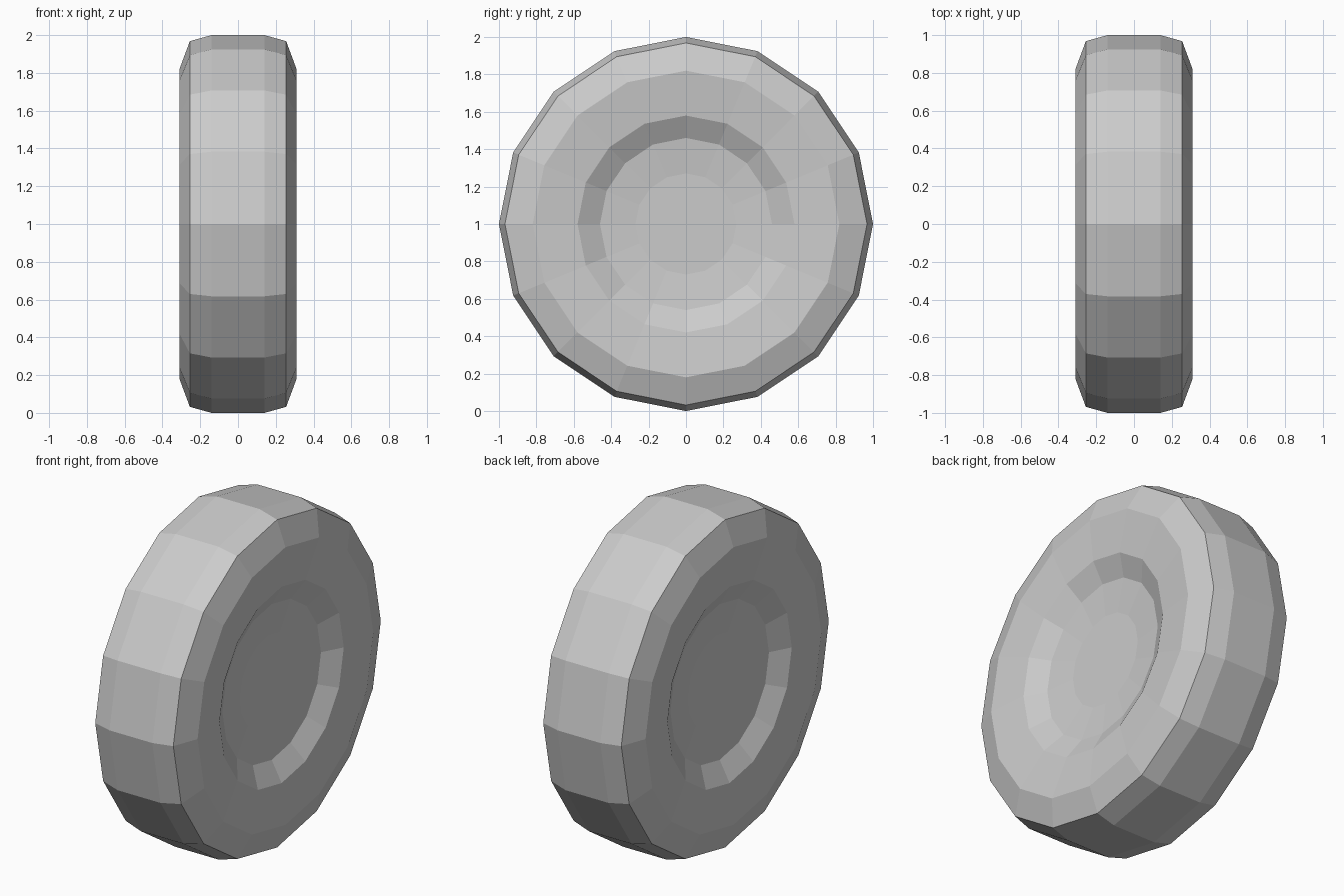
import bpy, bmesh
from math import sin, cos, pi

if "Cube" in bpy.data.objects:
    bpy.data.objects.remove(bpy.data.objects["Cube"])

SIDES = 16
# Half profile (x, radius) from hub to tread, mirrored for the other side
half = [(0.20, 0.27), (0.22, 0.46), (0.285, 0.58),
        (0.31, 0.82), (0.255, 0.968), (0.14, 1.0)]
profile = half + [(-x, r) for x, r in reversed(half)]

# Wheel: low-poly lathe around the x axis
bm = bmesh.new()
rings = [[bm.verts.new((x, r * sin(2 * pi * i / SIDES), 1 + r * cos(2 * pi * i / SIDES)))
          for i in range(SIDES)] for x, r in profile]
for a, b in zip(rings, rings[1:]):
    for i in range(SIDES):
        j = (i + 1) % SIDES
        bm.faces.new((a[i], a[j], b[j], b[i]))

# Flat hub discs on both sides
bm.faces.new(rings[0])
bm.faces.new(rings[-1])
bmesh.ops.recalc_face_normals(bm, faces=bm.faces)

mesh = bpy.data.meshes.new("wheel")
bm.to_mesh(mesh)
bm.free()
wheel = bpy.data.objects.new("wheel", mesh)
bpy.context.collection.objects.link(wheel)
